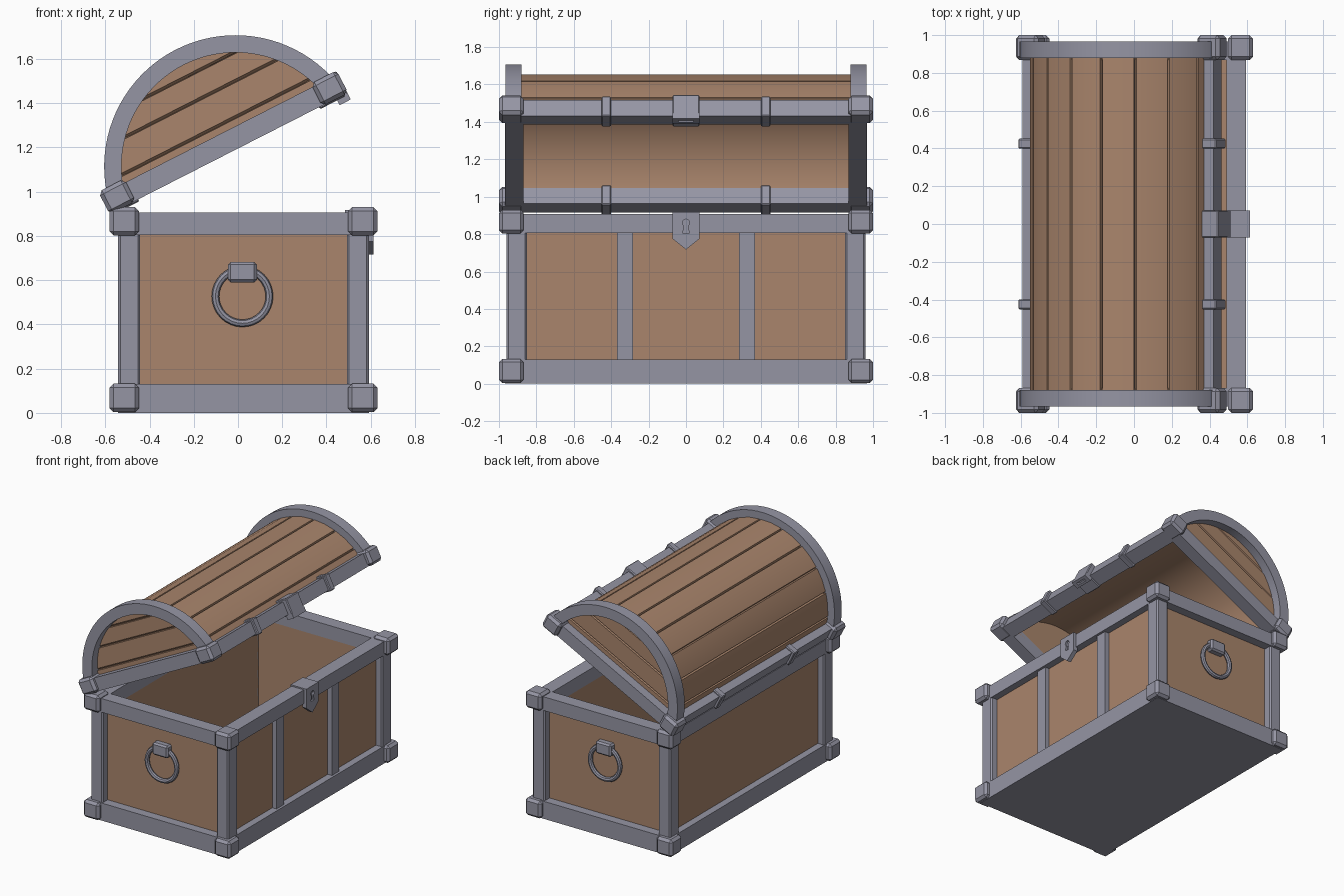
import bpy, bmesh
from math import sin, cos, radians, pi
from mathutils import Matrix, Vector

if "Cube" in bpy.data.objects:
    bpy.data.objects.remove(bpy.data.objects["Cube"])


def material(name, rgb):
    m = bpy.data.materials.new(name)
    m.use_nodes = True
    m.diffuse_color = (*rgb, 1)
    m.node_tree.nodes["Principled BSDF"].inputs["Base Color"].default_value = (*rgb, 1)
    return m


WOOD = material("brown wood", (0.40, 0.235, 0.15))
METAL = material("grey metal", (0.30, 0.30, 0.37))
BODY = Matrix.Translation((0.025, 0, 0))
LID = Matrix.Translation((-0.042, 0, 1.174)) @ Matrix.Rotation(radians(-27), 4, 'Y')


def finish(name, bm, mat, frame, bevel=0.0, smooth=False):
    bmesh.ops.recalc_face_normals(bm, faces=bm.faces)
    me = bpy.data.meshes.new(name)
    bm.to_mesh(me)
    bm.free()
    me.materials.append(mat)
    ob = bpy.data.objects.new(name, me)
    bpy.context.collection.objects.link(ob)
    ob.matrix_world = frame
    if bevel:
        mod = ob.modifiers.new("bevel", 'BEVEL')
        mod.width, mod.segments = bevel, 1
    if smooth:
        bpy.ops.object.select_all(action='DESELECT')
        ob.select_set(True)
        bpy.context.view_layer.objects.active = ob
        bpy.ops.object.shade_smooth_by_angle(angle=radians(35))
    return ob


def box(name, x, y, z, mat, frame, bevel=0.0):
    bm = bmesh.new()
    bmesh.ops.create_cube(bm, size=1)
    for v in bm.verts:
        v.co = Vector([(r[0] + r[1]) / 2 + c * (r[1] - r[0]) for c, r in zip(v.co, (x, y, z))])
    return finish(name, bm, mat, frame, bevel)


def prism(name, pts, axis, lo, hi, mat, frame, smooth=False):
    # Extrude a flat outline along x or y
    bm = bmesh.new()
    vs = [bm.verts.new((lo, p, q) if axis == 'x' else (p, lo, q)) for p, q in pts]
    face = bm.faces.new(vs)
    moved = bmesh.ops.extrude_face_region(bm, geom=[face])["geom"]
    step = Vector((hi - lo, 0, 0) if axis == 'x' else (0, hi - lo, 0))
    bmesh.ops.translate(bm, verts=[g for g in moved if isinstance(g, bmesh.types.BMVert)], vec=step)
    return finish(name, bm, mat, frame, smooth=smooth)


def span(sign, a, b):
    return tuple(sorted((sign * a, sign * b)))


def cut(target, cutter):
    cutter.hide_render = True
    cutter.hide_set(True)
    mod = target.modifiers.new("cut", 'BOOLEAN')
    mod.operation, mod.object, mod.solver = 'DIFFERENCE', cutter, 'EXACT'


def frame_rails(label, z, frame):
    for s, side in ((1, "front"), (-1, "back")):
        box(f"{label}_{side}_rail", span(s, 0.465, 0.568), (-0.96, 0.96), z, METAL, frame)
    for s, side in ((1, "far"), (-1, "near")):
        box(f"{label}_{side}_rail", (-0.56, 0.56), span(s, 0.868, 0.967), z, METAL, frame)


def corners(label, inner, outer, z, frame, bevel):
    for sx in (1, -1):
        for sy in (1, -1):
            box(label, span(sx, inner[0], outer[0]), span(sy, inner[1], outer[1]), z, METAL, frame, bevel)


# Body: floor, walls, rails, posts and corner caps
box("base_slab", (-0.568, 0.568), (-0.967, 0.967), (0, 0.08), METAL, BODY)
box("floor", (-0.5, 0.5), (-0.88, 0.88), (0.07, 0.1), WOOD, BODY)
for s in (1, -1):
    box("long_wall", span(s, 0.467, 0.515), (-0.895, 0.895), (0.05, 0.88), WOOD, BODY)
    box("end_wall", (-0.5, 0.5), span(s, 0.87, 0.9), (0.05, 0.88), WOOD, BODY)
    box("front_strap", (0.5, 0.55), span(s, 0.283, 0.368), (0.1, 0.83), METAL, BODY)
frame_rails("bottom", (0, 0.13), BODY)
frame_rails("top", (0.805, 0.907), BODY)
corners("post", (0.467, 0.85), (0.567, 0.96), (0.1, 0.85), BODY, 0.01)
corners("bottom_cap", (0.473, 0.868), (0.605, 1.0), (0.003, 0.133), BODY, 0.018)
corners("top_cap", (0.473, 0.868), (0.605, 1.0), (0.803, 0.93), BODY, 0.018)

# Lock plate with a cut keyhole, wrapped over the front rail
lock = prism("lock_plate", [(-0.072, 0.917), (-0.072, 0.775), (0, 0.717), (0.072, 0.775), (0.072, 0.917)],
             'x', 0.555, 0.588, METAL, BODY)
arc = [(0.02 * sin(a), 0.86 + 0.02 * cos(a)) for a in [radians(-150 + 30 * i) for i in range(11)]]
cut(lock, prism("keyhole_cutter", arc + [(0.018, 0.805), (-0.018, 0.805)], 'x', 0.573, 0.65, METAL, BODY))
box("lock_cap", (0.458, 0.56), (-0.072, 0.072), (0.86, 0.917), METAL, BODY)

# Ring handles on both ends
for s in (1, -1):
    box("handle_mount", (-0.07, 0.06), span(s, 0.89, 0.95), (0.59, 0.682), METAL, BODY, 0.012)
    bm = bmesh.new()
    rings = []
    for i in range(32):
        a = 2 * pi * i / 32
        rings.append([bm.verts.new(((0.122 + 0.017 * cos(b)) * cos(a) - 0.005, s * 0.922 + 0.017 * sin(b),
                                    0.527 + (0.122 + 0.017 * cos(b)) * sin(a)))
                      for b in [2 * pi * j / 8 for j in range(8)]])
    for i in range(32):
        for j in range(8):
            r, q = rings[i], rings[(i + 1) % 32]
            bm.faces.new((r[j], q[j], q[(j + 1) % 8], r[(j + 1) % 8]))
    finish("handle_ring", bm, METAL, BODY, smooth=True)

# Lid frame, corner caps and brackets
frame_rails("lid", (0, 0.095), LID)
corners("lid_cap", (0.473, 0.868), (0.605, 1.0), (-0.003, 0.112), LID, 0.018)
for sx in (1, -1):
    for sy in (1, -1):
        box("lid_bracket", span(sx, 0.458, 0.588), span(sy, 0.4, 0.452), (-0.01, 0.108), METAL, LID, 0.006)

# Clasp with a slotted tongue
box("clasp", (0.458, 0.602), (-0.072, 0.072), (-0.01, 0.11), METAL, LID, 0.006)
tongue = box("clasp_tongue", (0.545, 0.602), (-0.072, 0.072), (-0.034, 0), METAL, LID)
cut(tongue, box("slot_cutter", (0.563, 0.582), (-0.04, 0.04), (-0.06, -0.012), METAL, LID))

# Barrel lid: seven planks divided by narrow V grooves
DROP = -0.068


def polar(r, deg):
    return (r * sin(radians(deg)), DROP + r * cos(radians(deg)))


STEP = 19.2
outer = [polar(0.54, -80)]
for k in range(8):
    a = (k - 3.5) * STEP
    outer += [polar(0.54, a - 0.7), polar(0.517, a), polar(0.54, a + 0.7)]
    if k < 7:
        outer.append(polar(0.541, a + STEP / 2))
outer.append(polar(0.54, 80))
inner = [polar(0.5, 80 - 5 * i) for i in range(33)]
prism("lid_barrel", outer + inner, 'y', -0.885, 0.885, WOOD, LID, smooth=True)

# Arched bands and grooved end panels
band = [polar(0.594, -77 + 154 * i / 40) for i in range(41)]
band += [polar(0.516, 77 - 154 * i / 40) for i in range(41)]
for s in (1, -1):
    prism("lid_arch", band, 'y', s * 0.88, s * 0.965, METAL, LID, smooth=True)
    bm = bmesh.new()
    rim = [polar(0.53, -80 + 5 * i) for i in range(33)]
    bm.faces.new([bm.verts.new((x, s * 0.9, z)) for x, z in rim])
    for groove in (0.132, 0.278, 0.395):
        for off in (-0.007, -0.005, 0.007):
            bmesh.ops.bisect_plane(bm, geom=bm.verts[:] + bm.edges[:] + bm.faces[:],
                                   plane_co=(0, 0, groove + off), plane_no=(0, 0, 1))
        for v in bm.verts:
            if abs(v.co.z - groove + 0.005) < 0.0005:
                v.co.y -= s * 0.018
    finish("lid_end_planks", bm, WOOD, LID)
    prism("lid_end_lining", rim, 'y', s * 0.868, s * 0.88, WOOD, LID)
